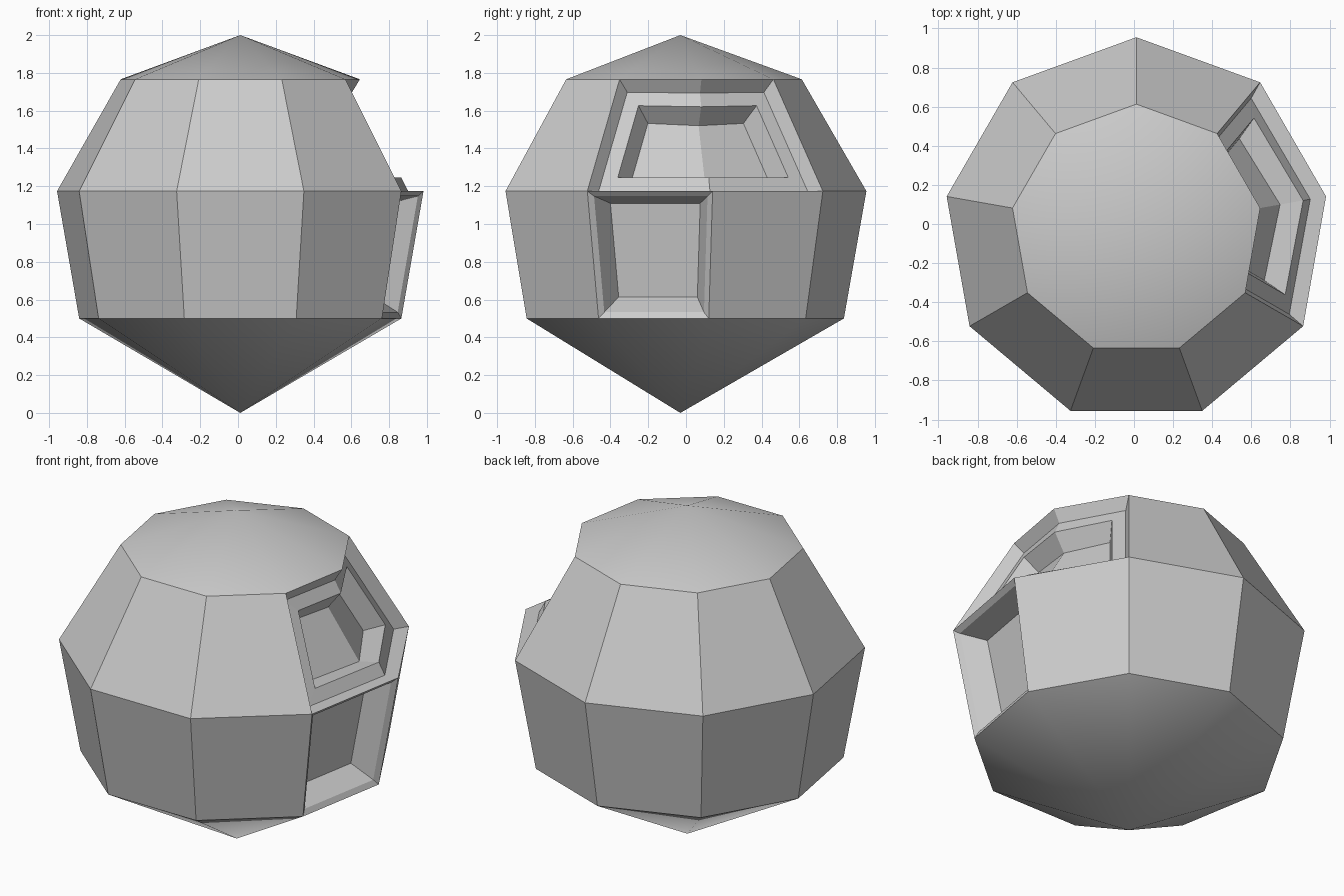
import bpy, bmesh, math
from mathutils import Vector

if "Cube" in bpy.data.objects:
    bpy.data.objects.remove(bpy.data.objects["Cube"])

N = 9
CENTRE = Vector((0.012, -0.03, 0))
RINGS = [(0.866, 0.50), (0.985, 1.174), (0.643, 1.766)]

bm = bmesh.new()

# Faceted body: three rings of nine points, counted from 90 degrees clockwise
rings = []
for r, z in RINGS:
    ring = []
    for k in range(N):
        a = math.radians(90 - 40 * k)
        ring.append(bm.verts.new(CENTRE + Vector((r * math.cos(a), r * math.sin(a), z))))
    rings.append(ring)
bands = []
for lo, hi in zip(rings, rings[1:]):
    bands.append([bm.faces.new((lo[(k + 1) % N], lo[k], hi[k], hi[(k + 1) % N])) for k in range(N)])

# Smooth conical caps
bottom = bm.verts.new(CENTRE)
top = bm.verts.new(CENTRE + Vector((0, 0, 2)))
for k in range(N):
    j = (k + 1) % N
    for tri in ((rings[0][k], rings[0][j], bottom), (rings[2][j], rings[2][k], top)):
        bm.faces.new(tri).smooth = True
bmesh.ops.recalc_face_normals(bm, faces=bm.faces[:])


def recess(faces, inset, depth):
    """Inset a region of faces and sink it along its own normals."""
    bm.normal_update()
    bmesh.ops.inset_region(bm, faces=faces, thickness=inset, use_boundary=True, use_even_offset=True)
    bm.normal_update()
    moves = {}
    for v in {v for f in faces for v in f.verts}:
        normals = [f.normal for f in faces if v in f.verts]
        n = sum(normals, Vector()).normalized()
        moves[v] = -n * depth / n.dot(normals[0])
    for v, m in moves.items():
        v.co += m


# Wide upper window: rim, shelf and deeper pocket over two facets
upper = [bands[1][1], bands[1][2]]
recess(upper, 0.04, 0.07)
recess(upper, 0.08, 0.0)
recess(upper, 0.045, 0.11)

# Lower window in one facet
lower = [bands[0][2]]
recess(lower, 0.03, 0.02)
recess(lower, 0.06, 0.13)

# Chamfer the ridges shared by the windows
pairs = [(rings[1][1], rings[1][2]), (rings[1][2], rings[1][3]), (rings[0][2], rings[1][2])]
ridges = [e for e in (bm.edges.get(p) for p in pairs) if e]
bmesh.ops.bevel(bm, geom=ridges, offset=0.028, offset_type='OFFSET', segments=1,
                profile=0.5, affect='EDGES', clamp_overlap=True)

mesh = bpy.data.meshes.new("faceted_body")
bm.to_mesh(mesh)
bm.free()
bpy.context.collection.objects.link(bpy.data.objects.new("faceted_body", mesh))
